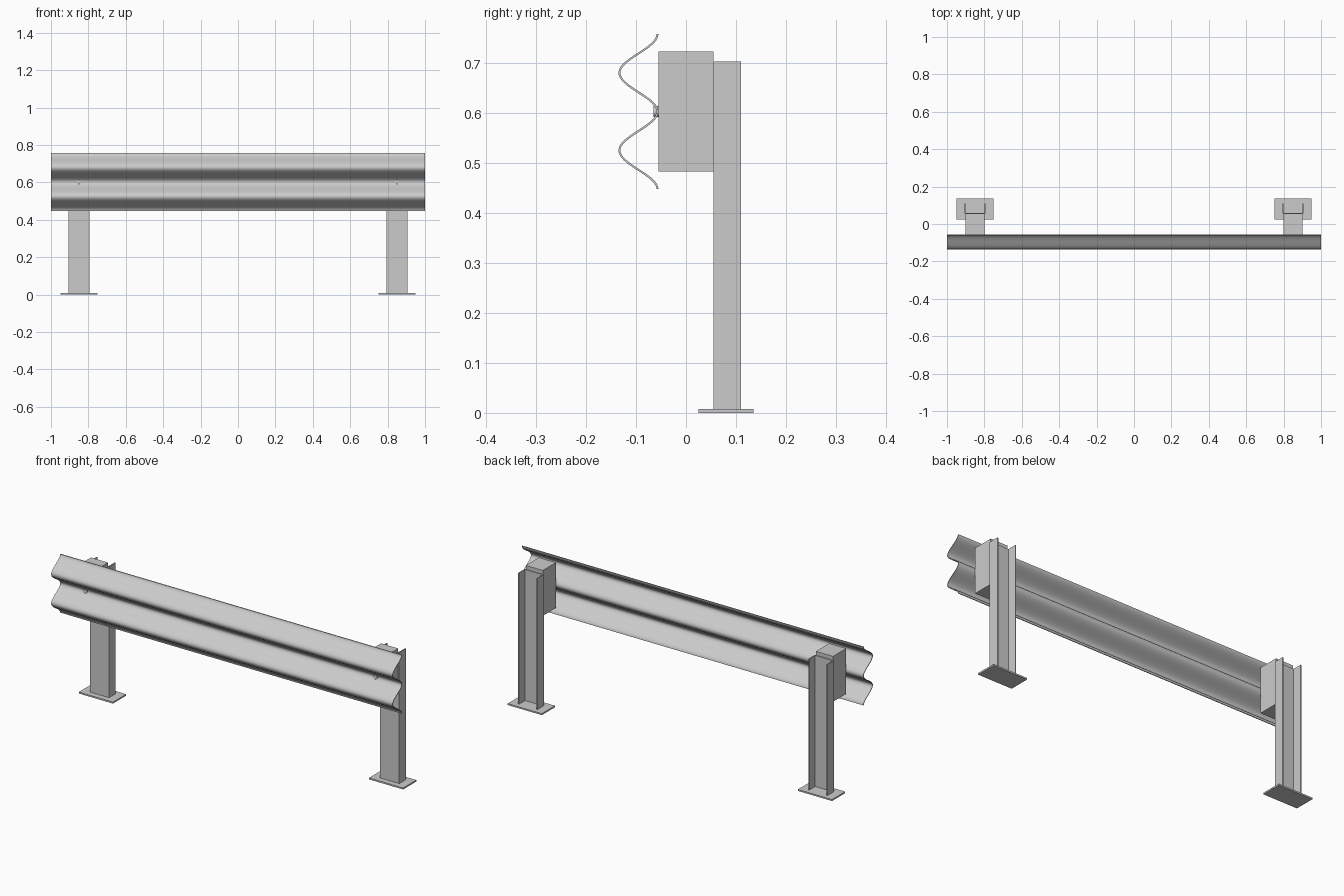
import bpy, bmesh, math
from mathutils import Matrix

if "Cube" in bpy.data.objects:
    bpy.data.objects.remove(bpy.data.objects["Cube"])


def make_object(name, bm, smooth=False):
    bmesh.ops.recalc_face_normals(bm, faces=bm.faces)
    mesh = bpy.data.meshes.new(name)
    bm.to_mesh(mesh)
    bm.free()
    obj = bpy.data.objects.new(name, mesh)
    bpy.context.collection.objects.link(obj)
    if smooth:
        bpy.ops.object.select_all(action='DESELECT')
        obj.select_set(True)
        bpy.context.view_layer.objects.active = obj
        bpy.ops.object.shade_smooth_by_angle(angle=math.radians(35))
    return obj


def extrude_profile(name, points, vec, smooth=False):
    """Fill a closed outline and sweep it along vec."""
    bm = bmesh.new()
    n = len(points)
    a = [bm.verts.new(p) for p in points]
    b = [bm.verts.new([p[i] + vec[i] for i in range(3)]) for p in points]
    bm.faces.new(a)
    bm.faces.new(b)
    for i in range(n):
        j = (i + 1) % n
        bm.faces.new((a[i], a[j], b[j], b[i]))
    return make_object(name, bm, smooth)


def box(name, x0, x1, y0, y1, z0, z1):
    pts = [(x0, y0, z0), (x1, y0, z0), (x1, y1, z0), (x0, y1, z0)]
    return extrude_profile(name, pts, (0, 0, z1 - z0))


# corrugated two-wave rail, thin wavy sheet swept along x
Z_MID, PITCH, HALF_T, STEPS = 0.602, 0.155, 0.002, 64
front, back = [], []
for i in range(STEPS + 1):
    z = Z_MID - PITCH + 2 * PITCH * i / STEPS
    a = 2 * math.pi * (z - Z_MID) / PITCH
    y = -0.095 + 0.038 * math.cos(a)
    slope = -0.038 * 2 * math.pi / PITCH * math.sin(a)
    k = HALF_T / math.hypot(1, slope)
    front.append((-1, y - k, z + slope * k))
    back.append((-1, y + k, z - slope * k))
extrude_profile("wave_rail", front + back[::-1], (2, 0, 0), smooth=True)

# supports at both ends
for side, cx in (("left", -0.85), ("right", 0.85)):
    box(side + "_base_plate", cx - 0.1, cx + 0.1, 0.025, 0.135, 0, 0.008)

    # channel post, open to the back
    w, t, y0, y1 = 0.056, 0.005, 0.055, 0.11
    outline = [(-w, y0), (w, y0), (w, y1), (w - t, y1),
               (w - t, y0 + t), (-w + t, y0 + t), (-w + t, y1), (-w, y1)]
    extrude_profile(side + "_post", [(cx + x, y, 0.008) for x, y in outline],
                    (0, 0, 0.694))

    # spacer between post and rail
    box(side + "_spacer_block", cx - 0.05, cx + 0.05, -0.055, 0.055, 0.482, 0.722)

    # round bolt head in the rail valley
    bm = bmesh.new()
    bmesh.ops.create_cone(
        bm, cap_ends=True, segments=16, radius1=0.011, radius2=0.011, depth=0.011,
        matrix=Matrix.Translation((cx, -0.0595, Z_MID)) @ Matrix.Rotation(math.pi / 2, 4, 'X'))
    make_object(side + "_bolt", bm, smooth=True)
